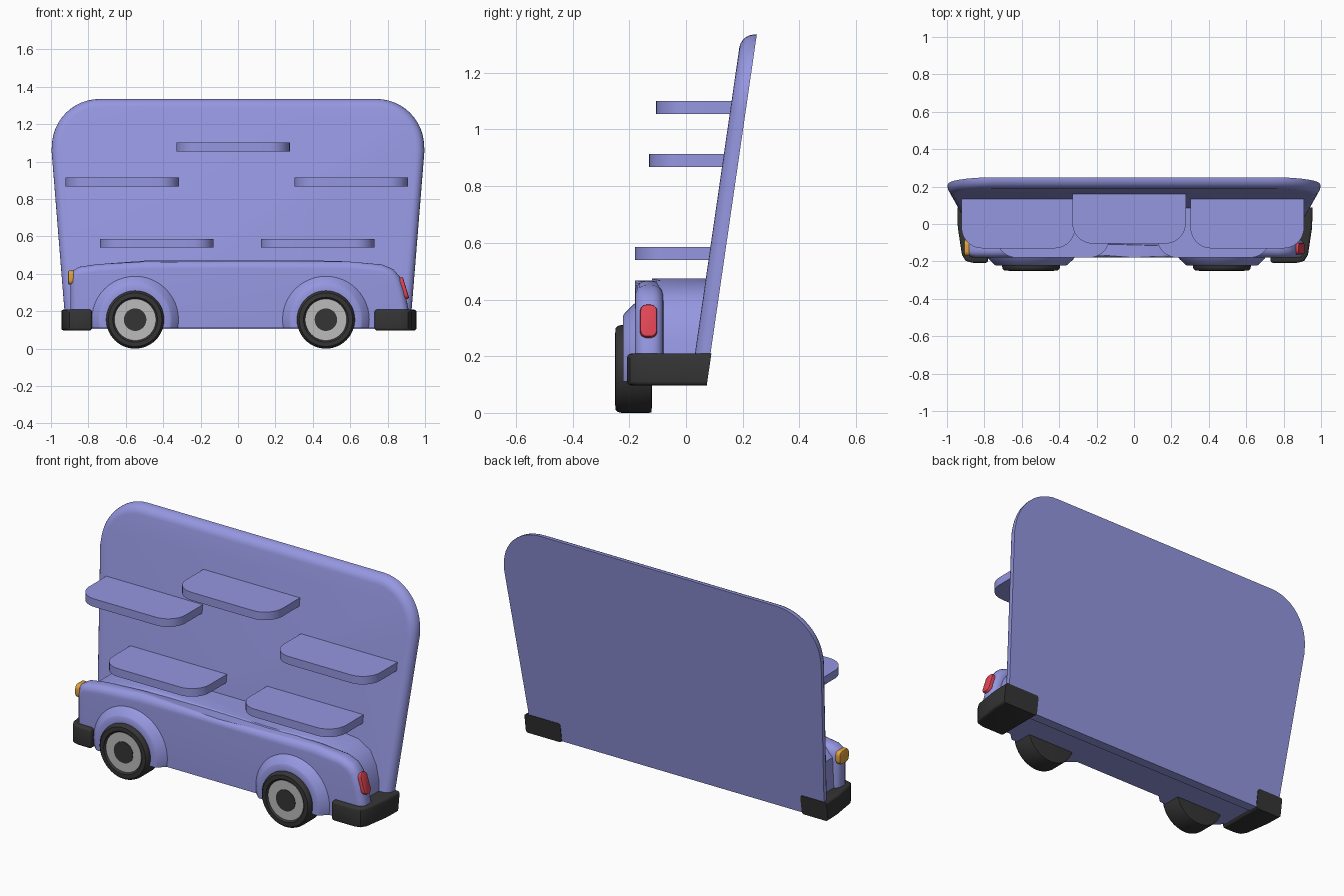
import bpy, bmesh, math
from mathutils import Vector, Matrix

if "Cube" in bpy.data.objects:
    bpy.data.objects.remove(bpy.data.objects["Cube"])

def material(name, c):
    m = bpy.data.materials.new(name)
    m.diffuse_color = (*c, 1)
    m.use_nodes = True
    m.node_tree.nodes["Principled BSDF"].inputs["Base Color"].default_value = m.diffuse_color
    return m

PAINT = material("paint", (0.30, 0.31, 0.75))
BLACK = material("rubber", (0.035, 0.035, 0.035))
GREY = material("hub_grey", (0.5, 0.5, 0.5))
RED = material("red_lens", (0.75, 0.06, 0.09))
AMBER = material("amber_lens", (0.75, 0.36, 0.05))
SLOPE = 0.145

def back_y(z):
    """y of the leaning rear plane at height z"""
    return 0.07 + (z - 0.095) * SLOPE

def finish(bm, name, mat):
    bmesh.ops.recalc_face_normals(bm, faces=bm.faces)
    me = bpy.data.meshes.new(name)
    bm.to_mesh(me)
    bm.free()
    ob = bpy.data.objects.new(name, me)
    bpy.context.collection.objects.link(ob)
    me.materials.append(mat)
    bpy.context.view_layer.objects.active = ob
    bpy.ops.object.select_all(action='DESELECT')
    ob.select_set(True)
    bpy.ops.object.shade_smooth_by_angle(angle=math.radians(35))
    return ob

def prism(pts, step):
    """Extrude a closed 3D outline along step"""
    bm = bmesh.new()
    f = bm.faces.new([bm.verts.new(p) for p in pts])
    ext = bmesh.ops.extrude_face_region(bm, geom=[f])
    for v in ext['geom']:
        if isinstance(v, bmesh.types.BMVert):
            v.co += Vector(step)
    return bm

def bevel(bm, test, width, segs=5):
    es = [e for e in bm.edges if test(*[v.co for v in e.verts])]
    bmesh.ops.bevel(bm, geom=es, offset=width, segments=segs, profile=0.5,
                    affect='EDGES', clamp_overlap=True)

def arc(cx, cy, r, a0, a1, n=10):
    return [(cx + r * math.cos(math.radians(a0 + (a1 - a0) * i / n)),
             cy + r * math.sin(math.radians(a0 + (a1 - a0) * i / n))) for i in range(n + 1)]

def lathe(profile, cx, cz, n=48):
    """Spin (radius, y) points round a y axis through (cx, cz)"""
    bm = bmesh.new()
    rings = [[bm.verts.new((cx + r * math.cos(2 * math.pi * i / n), y,
                            cz + r * math.sin(2 * math.pi * i / n))) for i in range(n)]
             for r, y in profile]
    for a, b in zip(rings, rings[1:]):
        for i in range(n):
            bm.faces.new((a[i], a[(i + 1) % n], b[(i + 1) % n], b[i]))
    bm.faces.new(rings[0])
    bm.faces.new(rings[-1])
    return bm

# leaning back panel, rounded along its front rim
half = [(0.92, 0.105)] + arc(0.74, 1.08, 0.255, 0, 90, 12)
half[1] = (0.997, 1.06)
outline = half + [(-x, z) for x, z in reversed(half)]
bm = prism([(x, -0.055, z) for x, z in outline], (0, 0.055, 0))
bevel(bm, lambda a, b: a.y < -0.05 and b.y < -0.05 and max(a.z, b.z) > 0.2, 0.045)
for v in bm.verts:
    v.co.y += back_y(v.co.z)
finish(bm, "back_panel", PAINT)

# fender slab forming the visible car side
side = [(0.92, 0.11), (0.91, 0.22), (0.89, 0.31), (0.865, 0.385), (0.83, 0.425), (0.77, 0.45),
        (0.6, 0.465), (0, 0.468), (-0.5, 0.466), (-0.75, 0.452), (-0.85, 0.437),
        (-0.885, 0.415), (-0.895, 0.37), (-0.895, 0.11)]
bm = prism([(x, -0.18, z) for x, z in side], (0, 0.1, 0))
bevel(bm, lambda a, b: abs(a.y - b.y) < 0.01 and max(a.z, b.z) > 0.15, 0.04)
finish(bm, "car_side", PAINT)

# hood, cabin base and trunk behind the fender
core = [(0.87, 0.11), (0.86, 0.26), (0.835, 0.34), (0.79, 0.41), (0.71, 0.452), (0.55, 0.468),
        (0.28, 0.474), (-0.45, 0.474), (-0.7, 0.455), (-0.82, 0.425), (-0.865, 0.38), (-0.875, 0.11)]
bm = prism([(x, -0.12, z) for x, z in core], (0, 0.19, 0))
bevel(bm, lambda a, b: a.y < -0.1 and b.y < -0.1 and max(a.z, b.z) > 0.15, 0.03)
finish(bm, "car_core", PAINT)

# shelves with rounded front corners
shelves = [("top_shelf", -0.33, 1.055, -0.105), ("left_upper_shelf", -0.922, 0.868, -0.13),
           ("right_upper_shelf", 0.302, 0.868, -0.13), ("left_lower_shelf", -0.737, 0.54, -0.18),
           ("right_lower_shelf", 0.122, 0.54, -0.18)]
for name, x, z, y in shelves:
    w, r, yb = 0.607, 0.11, back_y(z) - 0.03
    pts = [(x, yb)] + arc(x + r, y + r, r, 180, 270) + arc(x + w - r, y + r, r, 270, 360) + [(x + w, yb)]
    finish(prism([(px, py, z) for px, py in pts], (0, 0, 0.046)), name, PAINT)

# wheels, hubs, caps and flared arches
for label, cx in (("front", -0.55), ("rear", 0.47)):
    cz = 0.155
    finish(lathe([(0.13, -0.12), (0.153, -0.122), (0.155, -0.13), (0.155, -0.228), (0.152, -0.24),
                  (0.143, -0.249), (0.12, -0.25), (0.109, -0.238)], cx, cz), label + "_tire", BLACK)
    finish(lathe([(0.111, -0.22), (0.111, -0.242)], cx, cz), label + "_hub", GREY)
    finish(lathe([(0.06, -0.23), (0.06, -0.245)], cx, cz), label + "_hub_cap", BLACK)
    bm = lathe([(0.232, -0.15), (0.232, -0.18), (0.226, -0.188), (0.196, -0.217),
                (0.188, -0.222), (0.157, -0.222)], cx, cz)
    cut = bmesh.ops.bisect_plane(bm, geom=bm.verts[:] + bm.edges[:] + bm.faces[:],
                                 plane_co=(0, 0, 0.11), plane_no=(0, 0, 1), clear_inner=True)
    bmesh.ops.holes_fill(bm, edges=[e for e in bm.edges if e.is_boundary])
    finish(bm, label + "_wheel_arch", PAINT)

# bumpers wrapping the ends, trimmed to the leaning rear plane
for name, s, inner, outer in (("front_bumper", -1, 0.78, 0.945), ("rear_bumper", 1, 0.73, 0.955)):
    plan = [(inner, 0.06), (inner, -0.208), (outer - 0.08, -0.208), (outer - 0.045, -0.197),
            (outer - 0.025, -0.165), (outer - 0.003, -0.02), (outer, 0.06)]
    bm = prism([(s * x, y, 0.097) for x, y in plan], (0, 0, 0.112))
    bevel(bm, lambda a, b: min(a.y, b.y) < 0 and (abs(a.z - b.z) < 0.01 or max(a.y, b.y) < -0.2),
          0.014, 3)
    for v in bm.verts:
        if v.co.y > 0.03:
            v.co.y = back_y(v.co.z) + 0.003
    finish(bm, name, BLACK)

# lights: rounded lenses on the ends of the fender
for name, loc, size, tilt, mat in (
        ("head_light", (-0.893, -0.128, 0.38), (0.03, 0.085, 0.075), 0, AMBER),
        ("tail_light", (0.883, -0.132, 0.322), (0.032, 0.06, 0.12), -17, RED)):
    bm = bmesh.new()
    bmesh.ops.create_cube(bm, size=1)
    bmesh.ops.scale(bm, vec=size, verts=bm.verts)
    bevel(bm, lambda a, b: abs(a.x - b.x) > 0.01, 0.024, 5)
    bevel(bm, lambda a, b: abs(a.x - b.x) < 0.001, 0.007, 2)
    bmesh.ops.transform(bm, verts=bm.verts, matrix=Matrix.Translation(loc) @
                        Matrix.Rotation(math.radians(tilt), 4, 'Y'))
    finish(bm, name, mat)
